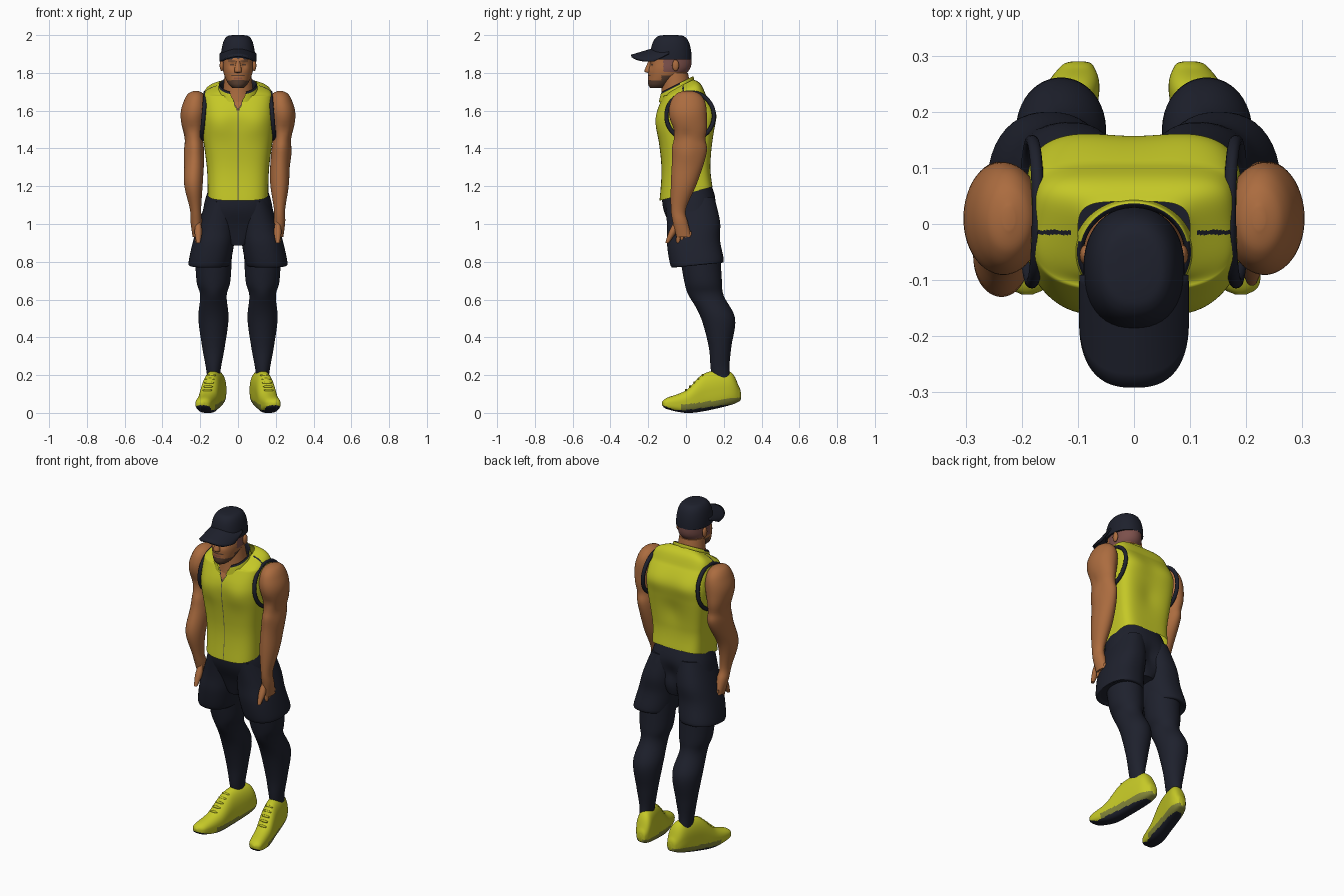
import bpy
import bmesh
import math
from mathutils import Vector

if "Cube" in bpy.data.objects:
    bpy.data.objects.remove(bpy.data.objects["Cube"], do_unlink=True)


def material(name, *rgb):
    mat = bpy.data.materials.new(name)
    mat.use_nodes = True
    mat.diffuse_color = (*rgb, 1)
    mat.node_tree.nodes["Principled BSDF"].inputs["Base Color"].default_value = (*rgb, 1)
    return mat


NAVY = material("navy fabric", .013, .015, .026)
YELLOW = material("lime yellow", .56, .58, .02)
SKIN = material("skin", .41, .15, .05)
BEARD = material("beard", .1, .05, .03)
SHAVED = material("shaved hair", .2, .08, .07)
OLIVE = material("olive midsole", .22, .23, .04)
ZIP = material("zip grey", .14, .14, .06)
LIP = material("lips", .27, .09, .05)


def finish(name, bm, mats, paint=None):
    """Paint faces by rule (a rule giving None removes the face), then make a smooth object."""
    if paint:
        removed = []
        for face in bm.faces:
            mat = paint(face.calc_center_median())
            if mat is None:
                removed.append(face)
            else:
                face.material_index = mats.index(mat)
        bmesh.ops.delete(bm, geom=removed, context='FACES')
    bmesh.ops.recalc_face_normals(bm, faces=bm.faces)
    mesh = bpy.data.meshes.new(name)
    bm.to_mesh(mesh)
    bm.free()
    for mat in mats:
        mesh.materials.append(mat)
    mesh.shade_smooth()
    mesh.set_sharp_from_angle(angle=math.radians(50))
    obj = bpy.data.objects.new(name, mesh)
    bpy.context.collection.objects.link(obj)
    return obj


def bell(distance, width):
    return math.exp(-(distance / width) ** 2)


def smooth_rows(rows, steps):
    """Catmull-Rom interpolation of section rows."""
    last = len(rows) - 1
    for i in range(last):
        before, start, end, after = rows[max(i - 1, 0)], rows[i], rows[i + 1], rows[min(i + 2, last)]
        for k in range(steps):
            t = k / steps
            yield [q + t / 2 * (r - p + t * (2 * p - 5 * q + 4 * r - s + t * (3 * (q - r) + s - p)))
                   for p, q, r, s in zip(before, start, end, after)]
    yield rows[last]


def loft(name, rows, mats, paint=None, count=48, steps=6, front=2, back=2, along_y=False,
         line=lambda t: 0, tilt=lambda t: 0, bumps=(), side=1, caps=True, bend=None):
    """Skin sections (position, centre, half width, half depth); line gives the sideways
    centre, tilt the slope of each section, front and back its squareness."""
    bm = bmesh.new()
    rings = []
    for t, centre, width, depth in smooth_rows(rows, steps):
        ring = []
        for i in range(count):
            angle = (i + .5) * math.tau / count
            c, s = math.cos(angle), math.sin(angle)
            power = back if s > 0 else front
            r = (abs(c) ** power + abs(s) ** power) ** (-1 / power)
            u, v = width * c * r, depth * s * r
            x, level = line(t) + u, t + tilt(t) * v
            co = Vector((x, level, centre + v) if along_y else (x, centre + v, level))
            outward = Vector((u, v, 0)).normalized()
            co += outward * sum(height * bell((co - Vector(at)).length, size) for at, size, height in bumps)
            if bend:
                co += bend(co)
            co.x *= side
            ring.append(bm.verts.new(co))
        rings.append(ring)
    for low, high in zip(rings, rings[1:]):
        for i in range(count):
            bm.faces.new((low[i - 1], low[i], high[i], high[i - 1]))
    if caps:
        bm.faces.new(rings[0])
        bm.faces.new(rings[-1])
    return finish(name, bm, mats, paint)


def ball(name, at, radii, mat):
    bm = bmesh.new()
    bmesh.ops.create_uvsphere(bm, u_segments=20, v_segments=12, radius=1)
    bmesh.ops.scale(bm, vec=radii, verts=bm.verts)
    bmesh.ops.translate(bm, vec=at, verts=bm.verts)
    return finish(name, bm, [mat])


def both(*bumps):
    return [((x * s, y, z), size, height) for (x, y, z), size, height in bumps for s in (1, -1)]


# Vest with open neck, zip and shoulder seams
def neck_gap(c):
    return abs(c.x) - .45 * (c.z - 1.6)


def vest_paint(c):
    if c.y < -.05 and c.z > 1.6 and neck_gap(c) < .005:
        return SKIN if neck_gap(c) < 0 else NAVY
    if c.y < 0 and abs(c.x) < .003:
        return ZIP
    seam = c.z > 1.65 and abs(c.x) > .11 and abs(c.y + .015) < .004
    return NAVY if seam else YELLOW


loft("vest", [(1.16, 0, .16, .14), (1.3, 0, .165, .13), (1.5, 0, .19, .15), (1.6, 0, .19, .15),
              (1.7, -.01, .175, .1), (1.73, -.03, .1, .07)],
     [YELLOW, SKIN, NAVY, ZIP], vest_paint, count=240, steps=14, front=3, back=4.5,
     tilt=lambda z: max(0, 2 - 1.5 * z, 10 * z - 16.8), caps=False,
     bumps=both(((.09, -.15, 1.53), .07, .013), ((.1, .15, 1.58), .07, .008)) + [((0, .15, 1.42), .08, -.012)])


# Stand collar, split at the front, with a dark lining
def collar_paint(c):
    if c.y < -.1 and neck_gap(c) < 0:
        return None
    lining = math.hypot(c.x / .098, (c.y + .05) / .088) < .98
    lip = c.y < -.03 and c.z - c.y / 2 > 1.754
    return NAVY if lining or lip else YELLOW


loft("collar", [(1.69, -.05, .108, .095), (1.735, -.05, .1, .09), (1.73, -.05, .09, .08), (1.68, -.05, .09, .08)],
     [YELLOW, NAVY], collar_paint, count=160, caps=False, tilt=lambda z: .5)

# Neck and head
loft("neck", [(1.6, -.05, .09, .09), (1.7, -.05, .08, .08), (1.8, -.06, .07, .07)], [SKIN])


def head_paint(c):
    x, z = abs(c.x), c.z
    from_eye, from_mouth = abs(x - .032), abs(z - 1.772)
    if c.y > -.12 and z > 1.805:
        return SHAVED
    if c.y > -.13:
        return BEARD if z < 1.785 else SKIN
    if from_eye < .011 and abs(z - 1.843) < .004 or from_eye < .02 and abs(z - 1.863) < .004:
        return BEARD
    if x < .022 and from_mouth < .006:
        return LIP
    moustache = x < .036 and .01 < from_mouth < .018
    return BEARD if z < 1.757 or moustache else SKIN


loft("head", [(1.72, -.15, .03, .04), (1.74, -.14, .05, .06), (1.78, -.11, .07, .09),
              (1.82, -.09, .08, .11), (1.87, -.08, .08, .11), (1.93, -.08, .08, .1)],
     [SKIN, BEARD, SHAVED, LIP], head_paint, count=128, steps=12,
     bumps=both(((.03, -.19, 1.84), .02, -.008), ((.03, -.19, 1.87), .02, .006)))
loft("nose", [(1.86, -.19, .01, .01), (1.81, -.2, .02, .02), (1.8, -.19, .01, .01)], [SKIN], count=20)

# Cap crown and curved, sloping brim
dome = [k / 6 for k in range(10)]
loft("cap_crown", [(1.87 + .13 * math.sin(a), -.08, .09 * math.cos(a) ** .4, .11 * math.cos(a) ** .4) for a in dome],
     [NAVY], front=2.3, back=2.2)
brim = bmesh.new()
columns = []
for i in range(33):
    across = -math.cos(math.pi * i / 32)
    reach = .08 + .12 * max(0, 1 - abs(across) ** 2.6) ** .4
    columns.append([brim.verts.new((.092 * across, -.09 - reach * k / 8,
                                    1.95 - .06 * k / 8 - .05 * across ** 2 * (1 - k / 20))) for k in range(9)])
for left, right in zip(columns, columns[1:]):
    for k in range(8):
        brim.faces.new((left[k], left[k + 1], right[k + 1], right[k]))
thickness = finish("cap_brim", brim, [NAVY]).modifiers.new("thickness", 'SOLIDIFY')
thickness.thickness = .012
thickness.offset = 0

# Seat of the shorts
loft("shorts_seat", [(1.2, 0, .15, .13), (1.1, .02, .18, .14), (1, .04, .18, .12), (.9, .04, .06, .09)],
     [NAVY], front=2.4, back=2.4, tilt=lambda z: .15, bumps=[((0, .17, 1.04), .06, -.03)])


# The right forearm hangs a little further forward and out
def forearm_swing(co):
    return Vector((.016, -.05, 0)) * bell(co.z - 1.22, .13)


def shoe_paint(c):
    above_ground = c.z - .13 * max(c.y, 0) - .4 * max(-.06 - c.y, 0)
    if above_ground < .015:
        return NAVY
    return OLIVE if above_ground < .045 and c.y > -.03 else YELLOW


def shoe_line(y):
    return .163 - .22 * y


for side, label in ((1, "left_"), (-1, "right_")):
    # Arm and palm with biceps, triceps and forearm swells
    loft(label + "arm", [(1.705, .01, .01, .02), (1.69, .01, .04, .06), (1.65, .01, .06, .09), (1.58, .01, .07, .1),
                         (1.46, .02, .05, .08), (1.38, .02, .05, .09), (1.22, -.01, .05, .07), (1.08, -.04, .03, .04),
                         (1.01, -.03, .03, .04), (.93, -.01, .02, .04)],
         [SKIN], side=side, bend=forearm_swing if side < 0 else None, line=lambda z: .22 + .017 * bell(z - 1.52, .14),
         bumps=[((.22, -.07, 1.42), .05, .008), ((.25, .1, 1.5), .05, .008), ((.28, 0, 1.47), .03, -.006),
                ((.27, 0, 1.37), .05, .008), ((.25, -.08, 1.5), .03, -.008)])
    # Thumb and curled fingers
    loft(label + "thumb", [(1.02, -.05, .01, .01), (.96, -.07, .02, .02), (.9, -.1, .01, .01)],
         [SKIN], side=side, count=20, line=lambda z: .21)
    for k in range(4):
        y, tip = -.04 + .02 * k, .89 + .01 * k
        loft(label + "finger", [(.96, y, .01, .01), (tip + .02, y, .014, .012), (tip, y, .006, .006)],
             [SKIN], side=side, count=16, line=lambda z: .15 + .07 * (z / .96) ** 2)
    # Ear
    ball(label + "ear", (.086 * side, -.055, 1.84), (.011, .018, .03), SKIN)
    # Armhole trim
    bpy.ops.mesh.primitive_torus_add(location=(.182 * side, .022, 1.572), rotation=(0, math.radians(90 - 5 * side), 0),
                                     major_radius=.126, minor_radius=.011)
    trim = bpy.context.object
    trim.name = label + "armhole_trim"
    trim.data.materials.append(NAVY)
    trim.data.shade_smooth()
    # Shorts leg, hem turned inward
    loft(label + "shorts_leg", [(1.13, .02, .08, .13), (1, .04, .1, .14), (.9, .04, .11, .14),
                                (.79, .06, .11, .14), (.79, .06, .09, .11)],
         [NAVY], side=side, front=2.3, back=2.3, line=lambda z: .31 - .2 * z, tilt=lambda z: .1)
    # Leg in tights, with a kneecap
    loft(label + "leg", [(.88, .07, .1, .11), (.7, .09, .09, .1), (.62, .11, .07, .09), (.5, .17, .08, .09),
                         (.35, .18, .06, .06), (.24, .18, .04, .05), (.16, .19, .03, .05)],
         [NAVY], side=side, line=lambda z: .13, bumps=[((.13, .02, .63), .04, .006)])
    # Running shoe with midsole, outsole and laces
    loft(label + "shoe", [(-.126, .05, .01, .01), (-.1, .05, .04, .03), (0, .06, .05, .06), (.1, .11, .05, .1),
                          (.23, .13, .05, .09), (.28, .1, .03, .04), (.29, .09, .01, .02)],
         [YELLOW, NAVY, OLIVE], shoe_paint, side=side, along_y=True, front=3.2, back=2.2, count=96, steps=12,
         line=shoe_line)
    for k in range(5):
        y = .022 * k
        ball(label + "lace", (shoe_line(y) * side, y, .12 + .9 * y), (.026, .006, .007), YELLOW)
